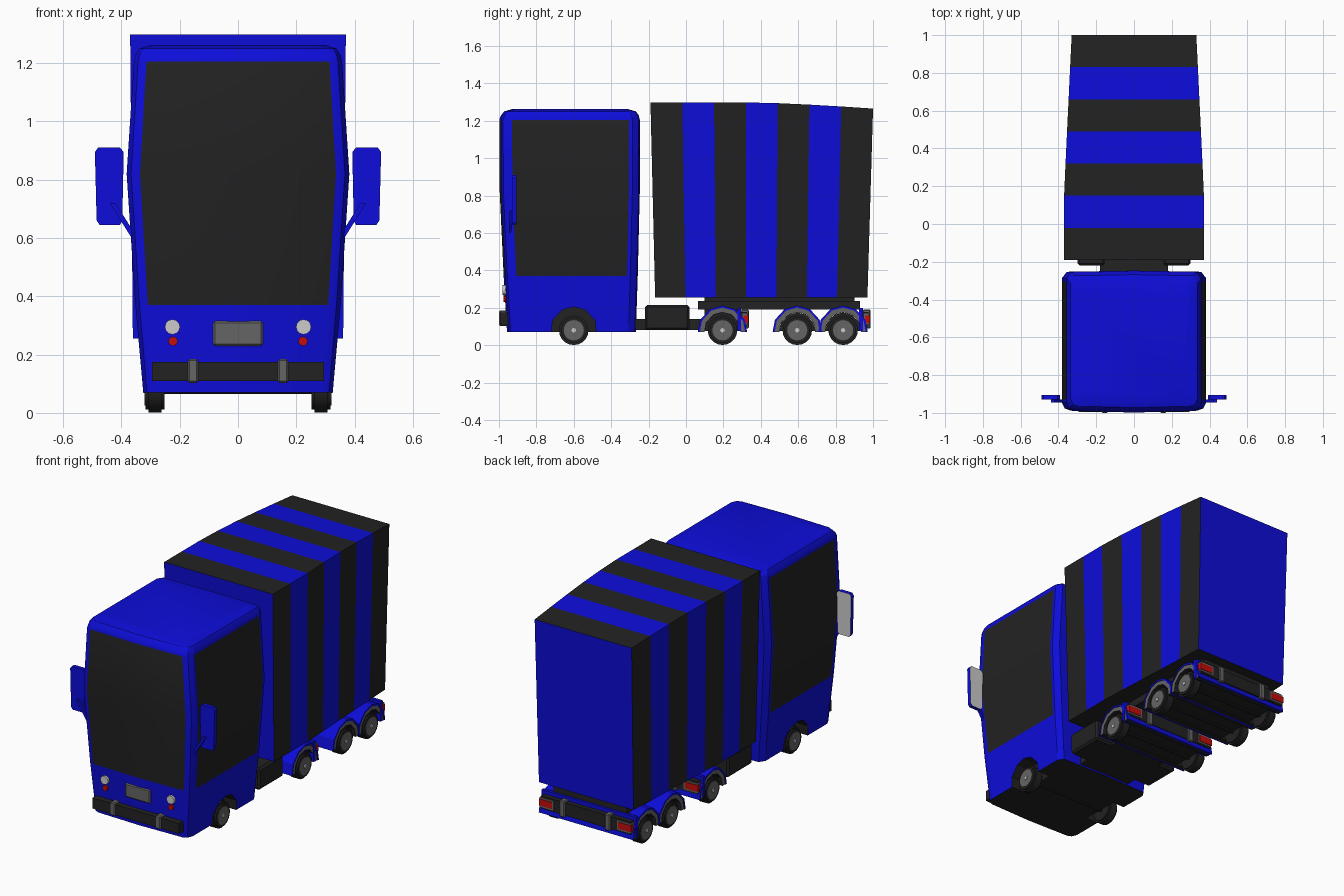
import bpy, bmesh, math
from mathutils import Vector

if "Cube" in bpy.data.objects:
    bpy.data.objects.remove(bpy.data.objects["Cube"])


def material(name, rgb):
    m = bpy.data.materials.new(name)
    m.use_nodes = True
    m.diffuse_color = (*rgb, 1)
    m.node_tree.nodes["Principled BSDF"].inputs["Base Color"].default_value = (*rgb, 1)
    return m


PALETTE = [
    material("blue paint", (0.004, 0.004, 0.7)),
    material("dark grey", (0.016, 0.016, 0.016)),
    material("mid grey", (0.13, 0.13, 0.13)),
    material("light grey", (0.6, 0.6, 0.6)),
    material("red lens", (0.55, 0.004, 0.003)),
]
BLUE, DARK, GREY, LIGHT, RED = range(5)


def finish(bm, name, rule, smooth=True):
    """Turn a bmesh into an object; rule is a colour index or a function of a face."""
    bmesh.ops.recalc_face_normals(bm, faces=bm.faces)
    for f in bm.faces:
        f.material_index = rule(f) if callable(rule) else rule
    mesh = bpy.data.meshes.new(name)
    bm.to_mesh(mesh)
    bm.free()
    for m in PALETTE:
        mesh.materials.append(m)
    ob = bpy.data.objects.new(name, mesh)
    bpy.context.collection.objects.link(ob)
    if smooth:
        bpy.ops.object.select_all(action='DESELECT')
        ob.select_set(True)
        bpy.context.view_layer.objects.active = ob
        bpy.ops.object.shade_smooth_by_angle(angle=math.radians(25))
    return ob


def loft(name, rings, rule, side_rule=None, smooth=False):
    """Skin closed rings in order and cap both ends; side_rule(ring, segment) colours the skin."""
    bm = bmesh.new()
    rows = [[bm.verts.new(p) for p in r] for r in rings]
    n = len(rows[0])
    painted = {}
    for k in range(len(rows) - 1):
        for i in range(n):
            j = (i + 1) % n
            f = bm.faces.new((rows[k][i], rows[k][j], rows[k + 1][j], rows[k + 1][i]))
            if side_rule:
                painted[f] = side_rule(k, i)
    bm.faces.new(rows[0])
    bm.faces.new(rows[-1])
    cap = rule if callable(rule) else (lambda f: rule)
    return finish(bm, name, lambda f: painted[f] if f in painted else cap(f), smooth)


def box(name, x, y, z, rule, bevel=0.0):
    bm = bmesh.new()
    bmesh.ops.create_cube(bm, size=1)
    for v in bm.verts:
        v.co = [a + (b - a) * (c + 0.5) for (a, b), c in zip((x, y, z), v.co)]
    if bevel:
        bmesh.ops.bevel(bm, geom=bm.edges[:], offset=bevel, segments=1, affect='EDGES')
    return finish(bm, name, rule, False)


def disc(name, axis, centre, radius, depth, rule, sides=16, bevel=0.0):
    bm = bmesh.new()
    bmesh.ops.create_cone(bm, cap_ends=True, segments=sides, radius1=radius, radius2=radius, depth=depth)
    if bevel:
        rims = [e for e in bm.edges if abs(e.verts[0].co.z - e.verts[1].co.z) < 1e-5]
        bmesh.ops.bevel(bm, geom=rims, offset=bevel, segments=2, affect='EDGES')
    turn = Vector((0, 0, 1)).rotation_difference(Vector(axis)).to_matrix()
    for v in bm.verts:
        v.co = turn @ v.co + Vector(centre)
    return finish(bm, name, rule)


def span(a, b, side):
    return tuple(sorted((a * side, b * side)))


def prism(name, profile, x, rule):
    """Extrude a (y, z) profile across x."""
    return loft(name, [[(px, y, z) for y, z in profile] for px in x], rule)


def arch(y, r, bottom):
    """Faceted wheel arch outline as (y, z) points, front to back."""
    pts = [(y - r, bottom)]
    for deg in (155, 120, 90, 60, 25):
        a = math.radians(deg)
        pts.append((y + r * math.cos(a), 0.08 + r * math.sin(a)))
    return pts + [(y + r, bottom)]


# Cab: horizontal sections as (height, half width, front, back)
SECTIONS = [(0.07, 0.325, -0.957, -0.268), (0.37, 0.352, -0.975, -0.258),
            (0.82, 0.382, -0.996, -0.247), (1.205, 0.357, -0.998, -0.247),
            (1.228, 0.352, -0.99, -0.252), (1.25, 0.337, -0.972, -0.268),
            (1.262, 0.30, -0.93, -0.31)]


def cab_ring(z, w, f, b):
    half = [(0, f), (0.88 * w, f + 0.008), (0.96 * w, f + 0.02), (w, f + 0.05), (w, f + 0.068),
            (w, b - 0.058), (w, b - 0.04), (0.93 * w, b - 0.006), (0, b)]
    return [(x, y, z) for x, y in half + [(-x, y) for x, y in half[-2:0:-1]]]


def cab_paint(ring, seg):
    return DARK if ring in (1, 2) and seg in (0, 15, 4, 11) else BLUE


cab = loft("cab", [cab_ring(*s) for s in SECTIONS],
           lambda f: DARK if f.calc_center_median().z < 0.1 else BLUE, cab_paint, True)
for side in (1, -1):
    cutter = prism("arch_cutter", arch(-0.6, 0.125, 0.0), span(0.24, 0.45, side), DARK)
    cutter.hide_render = True
    bpy.context.view_layer.objects.active = cab
    mod = cab.modifiers.new("wheel_arch", 'BOOLEAN')
    mod.operation, mod.solver, mod.object = 'DIFFERENCE', 'EXACT', cutter
    bpy.ops.object.modifier_apply(modifier=mod.name)
    bpy.data.objects.remove(cutter)

# Cab front details
box("front_bumper", (-0.295, 0.295), (-0.995, -0.94), (0.11, 0.175), DARK)
box("front_plate", (-0.085, 0.085), (-0.976, -0.955), (0.23, 0.315), GREY, 0.006)
for side in (1, -1):
    box("bumper_guard", span(0.137, 0.172, side), (-1.0, -0.95), (0.103, 0.185), GREY, 0.006)
    disc("headlight", (0, 1, 0), (0.225 * side, -0.965, 0.295), 0.026, 0.03, LIGHT, 12)
    disc("indicator", (0, 1, 0), (0.223 * side, -0.962, 0.246), 0.016, 0.03, RED, 10)

    # Door mirror: chamfered plate with a reflecting back, on a slanted arm
    outline = [(0.405, 0.645), (0.475, 0.645), (0.485, 0.66), (0.491, 0.895), (0.48, 0.91),
               (0.405, 0.91), (0.392, 0.895), (0.397, 0.66)]
    loft("door_mirror", [[(x * side, y, z) for x, z in outline] for y in (-0.93, -0.905)],
         lambda f: LIGHT if f.calc_center_median().y > -0.906 else BLUE, lambda k, i: BLUE)
    loft("mirror_arm", [[(side * (x + dx), y, z) for dx, y in
                         ((-0.01, -0.945), (0.01, -0.945), (0.01, -0.93), (-0.01, -0.93))]
                        for x, z in ((0.355, 0.60), (0.43, 0.72))], BLUE)

# Cargo body: striped stations from front to back
stations = []
for k in range(8):
    t = k / 7
    back = max(0, t - 0.45) / 0.55
    w = 0.37 - 0.04 * max(0, t - 0.3) / 0.7
    top, low = 1.298 - 0.033 * back ** 1.4, 0.255
    yt, yb = -0.19 + 1.19 * t, -0.165 + 1.135 * t
    stations.append([(-0.975 * w, yb, low), (0.975 * w, yb, low), (w, yt, top), (-w, yt, top)])
loft("cargo_body", stations, BLUE, lambda k, i: DARK if i == 0 or k % 2 == 0 else BLUE)

# Frames
box("tractor_frame", (-0.18, 0.18), (-0.32, 0.31), (0.08, 0.14), DARK)
box("coupling", (-0.18, 0.18), (0.1, 0.28), (0.13, 0.2), DARK)
box("trailer_frame", (-0.25, 0.25), (0.065, 0.93), (0.19, 0.236), DARK)
box("body_mount", (-0.18, 0.18), (0.1, 0.9), (0.23, 0.256), DARK)
for side in (1, -1):
    box("fuel_tank", span(0.155, 0.3, side), (-0.22, 0.018), (0.08, 0.215), DARK, 0.012)

# Mudguards: full width shells with a grey lining around a dark core
for y in (0.195, 0.595, 0.84):
    outer, middle, inner = (arch(y, r, 0.07) for r in (0.132, 0.121, 0.096))
    for name, a, b, w, colour in (("mudguard", outer, middle, 0.322, BLUE),
                                  ("mudguard_lining", middle, inner, 0.318, GREY)):
        # skin each shell as a strip of sections around the wheel
        loft(name, [[(-w, *p), (w, *p), (w, *q), (-w, *q)] for p, q in zip(a, b)],
             colour if colour == BLUE else DARK,
             lambda k, i, c=colour: DARK if i == 2 or (c == GREY and i == 0) else c)
    prism("axle_housing", arch(y, 0.095, 0.075), (-0.25, 0.25), DARK)

# Rear bumpers for tractor and trailer
for y in (0.295, 0.945):
    box("bumper_backing", (-0.322, 0.322), (y - 0.02, y), (0.075, 0.2), BLUE)
    box("rear_bumper", (-0.305, 0.305), (y, y + 0.03), (0.1, 0.178), DARK)
    for side in (1, -1):
        box("rear_guard", span(0.137, 0.172, side), (y, y + 0.042), (0.09, 0.19), GREY, 0.005)
        box("lamp_frame", span(0.215, 0.311, side), (y + 0.006, y + 0.034), (0.11, 0.17), GREY)
        box("rear_lamp", span(0.225, 0.314, side), (y + 0.012, y + 0.038), (0.12, 0.16), RED)

# Wheels
for y in (-0.6, 0.195, 0.595, 0.84):
    for side in (1, -1):
        disc("tyre", (1, 0, 0), (0.285 * side, y, 0.08), 0.079, 0.064, DARK, 20, 0.01)
        disc("wheel_rim", (1, 0, 0), (0.29 * side, y, 0.08), 0.054, 0.06, GREY, 20)
        disc("wheel_cap", (1, 0, 0), (0.293 * side, y, 0.08), 0.012, 0.064, LIGHT, 8)
    disc("axle", (1, 0, 0), (0, y, 0.08), 0.015, 0.54, DARK, 8)
